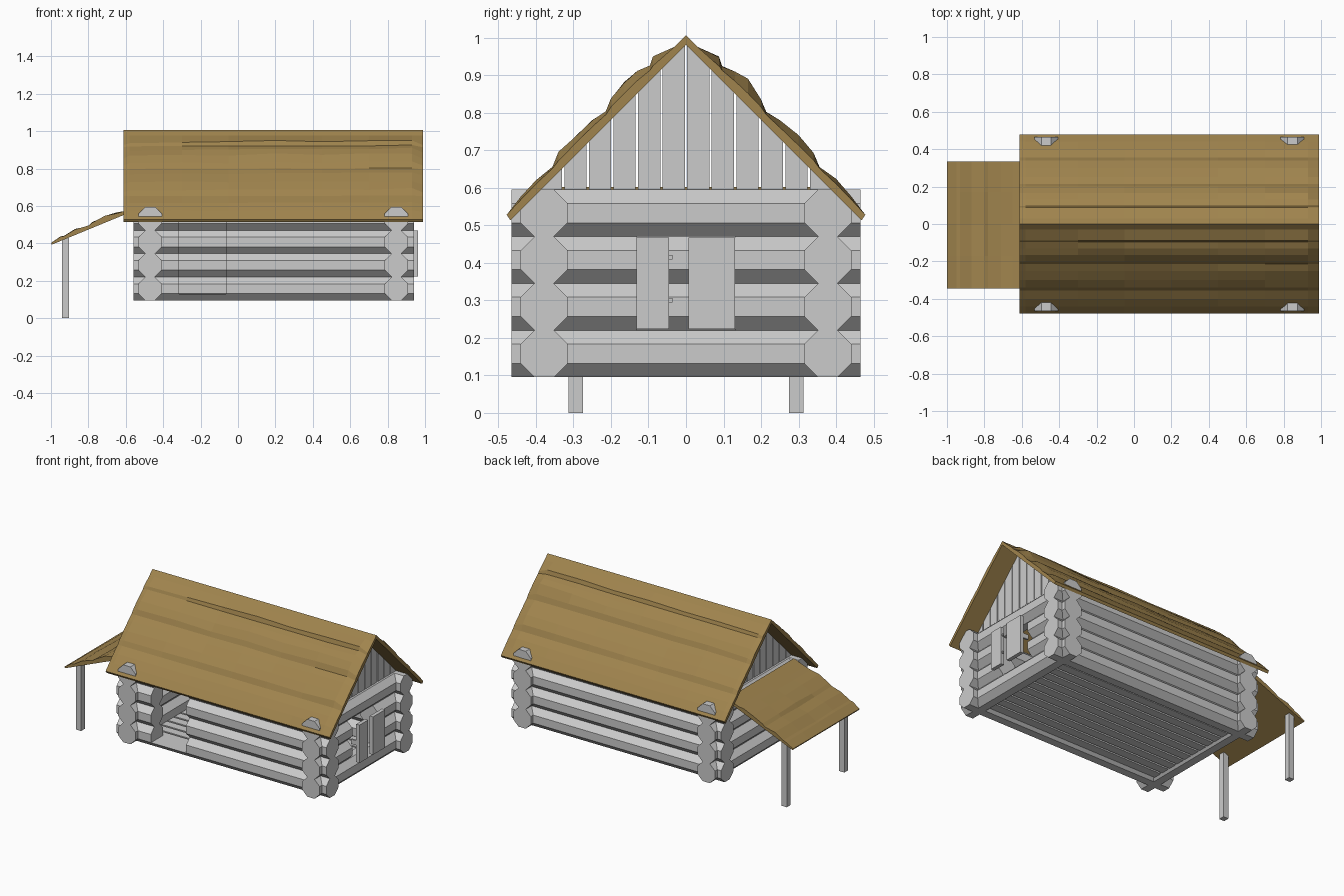
import bpy, bmesh, math, random

if "Cube" in bpy.data.objects:
    bpy.data.objects.remove(bpy.data.objects["Cube"])
random.seed(4)

brown = bpy.data.materials.new("roof_brown")
brown.diffuse_color = (0.35, 0.23, 0.075, 1)
brown.use_nodes = True
brown.node_tree.nodes["Principled BSDF"].inputs["Base Color"].default_value = brown.diffuse_color


def loft(name, rings, mat=None):
    """Closed solid skinned through equal-length rings of points."""
    bm = bmesh.new()
    rows = [[bm.verts.new(p) for p in r] for r in rings]
    n = len(rows[0])
    for a, b in zip(rows, rows[1:]):
        for i in range(n):
            j = (i + 1) % n
            bm.faces.new((a[i], a[j], b[j], b[i]))
    bm.faces.new(rows[0][::-1])
    bm.faces.new(rows[-1])
    bmesh.ops.recalc_face_normals(bm, faces=bm.faces)
    me = bpy.data.meshes.new(name)
    bm.to_mesh(me)
    bm.free()
    ob = bpy.data.objects.new(name, me)
    bpy.context.collection.objects.link(ob)
    if mat:
        me.materials.append(mat)
    return ob


def box(name, x0, x1, y0, y1, z0, z1):
    return loft(name, [[(x0, y0, z), (x1, y0, z), (x1, y1, z), (x0, y1, z)] for z in (z0, z1)])


R = 0.0625
OCT = [(R / math.cos(math.pi / 8) * math.cos(math.pi / 8 + k * math.pi / 4),
        R / math.cos(math.pi / 8) * math.sin(math.pi / 8 + k * math.pi / 4)) for k in range(8)]


def log_x(name, x0, x1, y, z):
    return loft(name, [[(x, y + a, z + b) for a, b in OCT] for x in (x0, x1)])


def log_y(name, y0, y1, x, z):
    return loft(name, [[(x + a, y, z + b) for a, b in OCT] for y in (y0, y1)])


# Doorway cutter for the front wall
cutter = box("doorway_cutter", -0.315, -0.063, -0.6, -0.2, 0.13, 0.55)
cutter.hide_render = True
cutter.hide_viewport = True
cutter.display_type = 'WIRE'

# Log walls, four courses
for lv in range(4):
    z = 0.095 + R + 0.125 * lv
    front = log_x("front_wall_log", -0.56, 0.94, -0.378, z)
    mod = front.modifiers.new("doorway", 'BOOLEAN')
    mod.operation = 'DIFFERENCE'
    mod.solver = 'EXACT'
    mod.object = cutter
    log_x("back_wall_log", -0.56, 0.94, 0.378, z)
    log_y("left_wall_log", -0.465, 0.465, -0.47, z)
    if lv in (1, 2):  # window opening
        log_y("right_wall_log", -0.465, -0.13, 0.847, z)
        log_y("right_wall_log", 0.13, 0.465, 0.847, z)
    else:
        log_y("right_wall_log", -0.465, 0.465, 0.847, z)

# Floor boards
for i in range(10):
    y = -0.335 + i * 0.067
    box("floor_board", -0.44, 0.82, y + 0.006, y + 0.061, 0.108, 0.13)

# Window shutters with small hinges
box("left_shutter", 0.938, 0.962, -0.132, -0.045, 0.223, 0.468)
box("right_shutter", 0.938, 0.962, 0.006, 0.13, 0.223, 0.468)
for z in (0.30, 0.415):
    box("shutter_hinge", 0.945, 0.955, -0.045, -0.036, z - 0.006, z + 0.006)
for y in (-0.125, 0.12):
    box("shutter_pin", 0.90, 0.94, y - 0.006, y + 0.006, 0.33, 0.36)

# Gable planks under both roof ends
for x in (-0.47, 0.847):
    for side in (-1, 1):
        for i in range(6):
            a, b = i * 0.0655 + 0.003, i * 0.0655 + 0.0625
            prof = [(a, 0.585), (b, 0.585), (b, max(0.59, 0.99 - b)), (a, 0.99 - a)]
            loft("gable_plank", [[(x + d, side * y, z) for y, z in prof] for d in (-0.013, 0.013)])

# Main roof: bumpy upper skin over a flat underside
BUMPS = [(0.03, 0.0), (0.088, 0.036), (0.096, 0.016), (0.13, 0.038), (0.165, 0.048),
         (0.20, 0.038), (0.214, 0.012), (0.25, 0.026), (0.30, 0.034), (0.34, 0.030),
         (0.356, 0.006), (0.40, 0.018), (0.44, 0.012), (0.478, 0.0)]
rings = []
for x, amp in [(-0.612, 0.3), (-0.58, 0.6), (-0.3, 0.75), (-0.05, 0.7), (0.2, 0.85),
               (0.45, 0.75), (0.7, 0.9), (0.93, 1.0), (0.99, 0.25)]:
    halves = []
    for side in (-1, 1):
        half = []
        for y, h in BUMPS:
            h *= amp * random.uniform(0.75, 1.05)
            half.append((x, side * y, 1.006 - y + h))
        halves.append(half)
    rings.append(halves[0][::-1] + [(x, 0, 1.006)] + halves[1]
                 + [(x, 0.468, 0.513), (x, 0, 0.981), (x, -0.468, 0.513)])
loft("main_roof", rings, brown)

# Side canopy roof
CANOPY = [(-1.0, 0.402), (-0.95, 0.435), (-0.93, 0.439), (-0.87, 0.478), (-0.80, 0.493),
          (-0.78, 0.512), (-0.71, 0.546), (-0.65, 0.563), (-0.61, 0.572), (-0.53, 0.602)]
rings = []
for y in (-0.345, -0.17, 0.0, 0.17, 0.335):
    ring = [(x, y, z + (random.uniform(-0.006, 0.003) if 0 < i < 8 else 0))
            for i, (x, z) in enumerate(CANOPY)]
    rings.append(ring + [(-0.53, y, 0.585), (-0.996, y, 0.393)])
loft("canopy_roof", rings, brown)

# Canopy posts
for y in (-0.294, 0.294):
    box("canopy_post", -0.94, -0.903, y - 0.019, y + 0.019, 0.0, 0.428)
